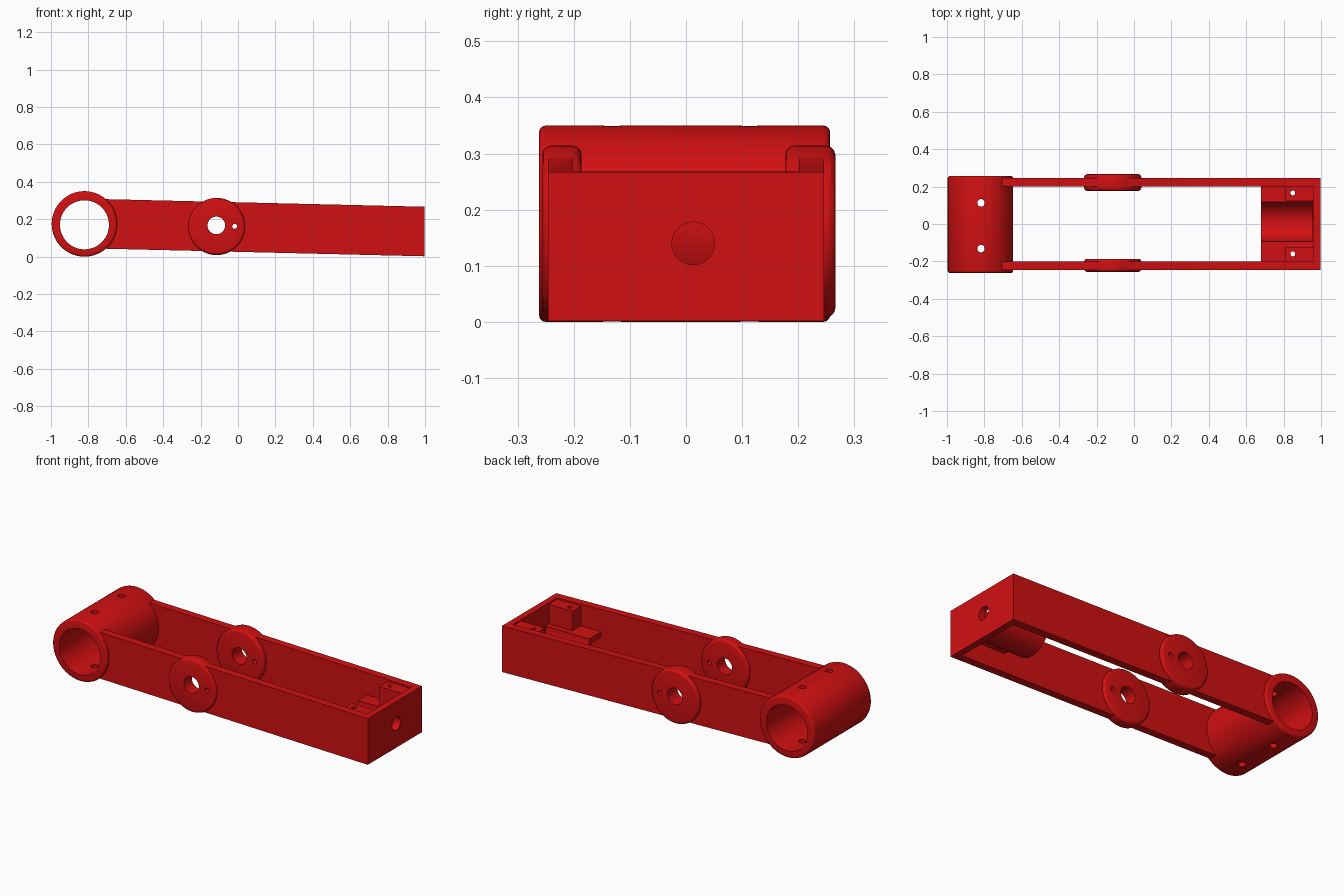
import bpy, bmesh, math
from mathutils import Matrix

if "Cube" in bpy.data.objects:
    bpy.data.objects.remove(bpy.data.objects["Cube"])

red = bpy.data.materials.new("bright red")
red.diffuse_color = (0.64, 0.005, 0.006, 1)
red.use_nodes = True
red.node_tree.nodes["Principled BSDF"].inputs["Base Color"].default_value = red.diffuse_color


def make(name, bm):
    bmesh.ops.recalc_face_normals(bm, faces=bm.faces)
    me = bpy.data.meshes.new(name)
    bm.to_mesh(me)
    bm.free()
    me.materials.append(red)
    ob = bpy.data.objects.new(name, me)
    bpy.context.collection.objects.link(ob)
    return ob


def prism(name, pts, a, b, axis='Y'):
    """Extrude a profile: xz points along y, or yz points along x."""
    bm = bmesh.new()
    def put(p, t):
        return (p[0], t, p[1]) if axis == 'Y' else (t, p[0], p[1])
    lo = [bm.verts.new(put(p, a)) for p in pts]
    hi = [bm.verts.new(put(p, b)) for p in pts]
    bm.faces.new(lo)
    bm.faces.new(hi)
    n = len(pts)
    for i in range(n):
        j = (i + 1) % n
        bm.faces.new((lo[i], lo[j], hi[j], hi[i]))
    return make(name, bm)


def arc(cx, cz, r, a0, a1, n):
    return [(cx + r * math.cos(math.radians(a0 + (a1 - a0) * i / n)),
             cz + r * math.sin(math.radians(a0 + (a1 - a0) * i / n))) for i in range(n + 1)]


def disc(name, cx, cz, r, a, b, axis='Y', n=64, bevel=0):
    ob = prism(name, arc(cx, cz, r, 0, 360, n)[:-1], a, b, axis)
    if bevel:
        bm = bmesh.new()
        bm.from_mesh(ob.data)
        rim = [e for e in bm.edges if abs(e.verts[0].co.y - e.verts[1].co.y) < 1e-6]
        bmesh.ops.bevel(bm, geom=rim, offset=bevel, segments=3, profile=0.5, affect='EDGES')
        bm.to_mesh(ob.data)
        bm.free()
    return ob


def box(name, x0, x1, y0, y1, z0, z1):
    return prism(name, [(x0, z0), (x1, z0), (x1, z1), (x0, z1)], y0, y1)


def pin(name, x, y, r, z0, z1):
    bm = bmesh.new()
    bmesh.ops.create_cone(bm, cap_ends=True, segments=24, radius1=r, radius2=r, depth=z1 - z0,
                          matrix=Matrix.Translation((x, y, (z0 + z1) / 2)))
    return make(name, bm)


def combine(target, other, op):
    m = target.modifiers.new("bool", 'BOOLEAN')
    m.operation = op
    m.solver = 'EXACT'
    m.object = other
    bpy.context.view_layer.objects.active = target
    bpy.ops.object.modifier_apply(modifier=m.name)
    bpy.data.objects.remove(other)


def zb(x):  # sloping underside
    return 0.045 - (x + 0.7) * 0.0237


def slab(name, x0, x1, y0, y1):
    return prism(name, [(x0, zb(x0)), (x1, zb(x1)), (x1, zb(x1) + 0.265), (x0, zb(x0) + 0.265)], y0, y1)


# cross tube at the left end
arm = disc("arm_body", -0.825, 0.178, 0.175, -0.262, 0.257, n=96, bevel=0.012)
parts = [slab("end_wall", 0.955, 0.992, -0.245, 0.245)]

# side rails, pivot bosses and screw lugs
for s in (-1, 1):
    parts.append(slab("side_rail", -0.8, 0.99, *sorted((s * 0.201, s * 0.2455))))
    parts.append(box("screw_lug", 0.805, 0.965, *sorted((s * 0.125, s * 0.215)), 0.13, 0.262))
parts.append(disc("back_boss", -0.118, 0.164, 0.153, 0.177, 0.266, bevel=0.016))
parts.append(disc("front_boss", -0.118, 0.164, 0.153, -0.256, -0.186, bevel=0.016))

# pocket floor with a rounded cradle hanging below it
parts.append(box("pocket_floor", 0.675, 0.965, -0.215, 0.215, 0.12, 0.15))
parts.append(prism("cradle", arc(0.013, 0.145, 0.132, 180, 360, 32), 0.674, 0.966, 'X'))
for p in parts:
    combine(arm, p, 'UNION')

# bores and screw holes
cuts = [
    disc("tube_bore", -0.825, 0.173, 0.131, -0.4, 0.4, n=96),
    disc("pivot_hole", -0.12, 0.17, 0.047, -0.4, 0.4, n=40),
    disc("boss_pin_hole", -0.022, 0.165, 0.013, -0.4, 0.4, n=20),
    disc("cradle_bore", 0.013, 0.147, 0.106, 0.6, 0.95, 'X', n=64),
    disc("shaft_hole", 0.013, 0.143, 0.038, 0.9, 1.1, 'X', n=40),
    pin("tube_hole_back", -0.822, 0.113, 0.02, -0.2, 0.5),
    pin("tube_hole_front", -0.822, -0.132, 0.02, -0.2, 0.5),
    pin("lug_hole_back", 0.845, 0.166, 0.013, 0.05, 0.4),
    pin("lug_hole_front", 0.845, -0.16, 0.013, 0.05, 0.4),
]
for c in cuts:
    combine(arm, c, 'DIFFERENCE')

# rest on the ground, centre along x, smooth the round parts
co = [v.co.copy() for v in arm.data.vertices]
mid = (min(c.x for c in co) + max(c.x for c in co)) / 2
arm.data.transform(Matrix.Translation((-mid, 0, -min(c.z for c in co))))
bpy.ops.object.select_all(action='DESELECT')
arm.select_set(True)
bpy.context.view_layer.objects.active = arm
bpy.ops.object.shade_smooth_by_angle(angle=math.radians(30))
